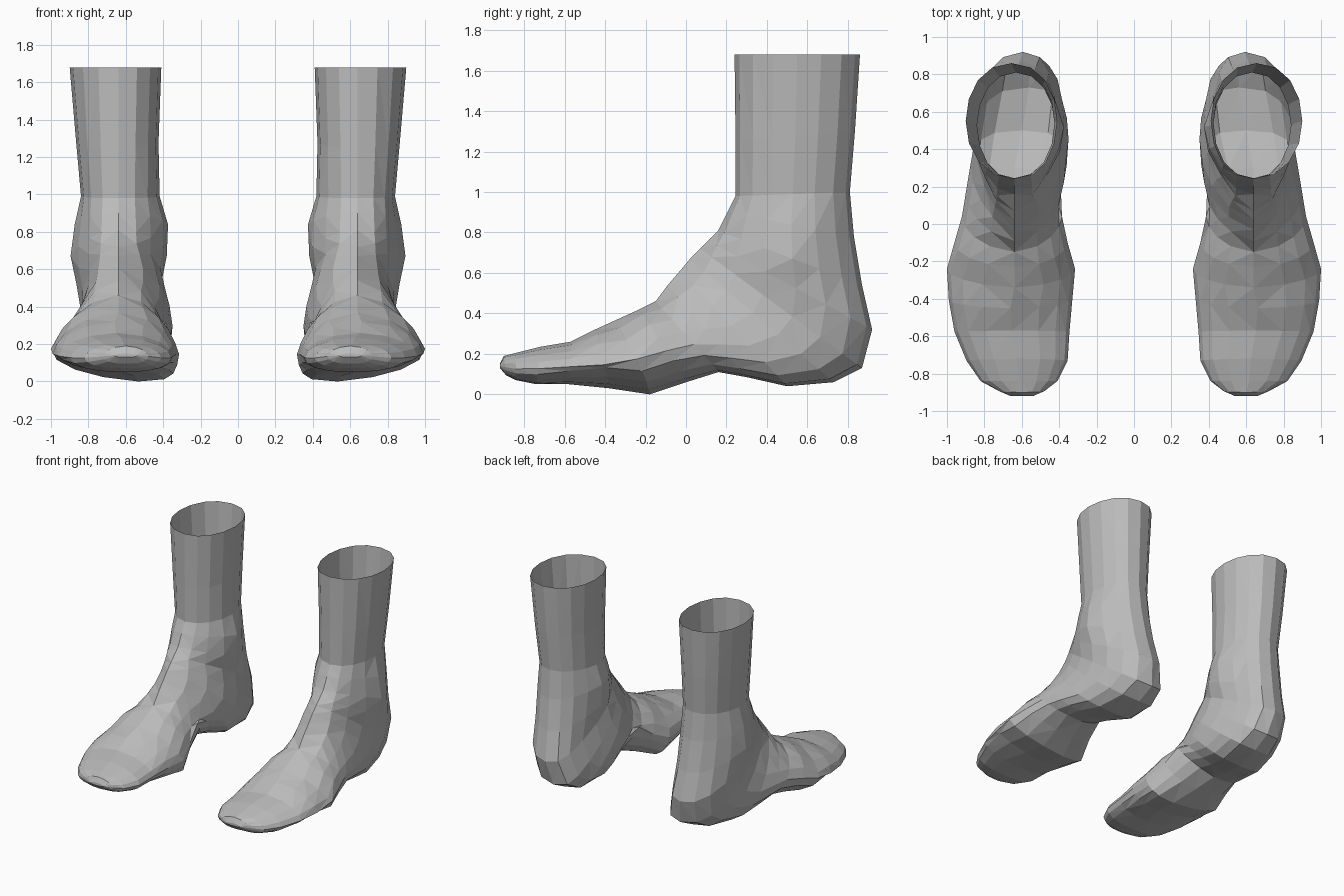
import bpy
import bmesh
import math
from mathutils import Vector

cube = bpy.data.objects.get("Cube")
if cube:
    bpy.data.objects.remove(cube, do_unlink=True)

SIDES = 16

# Upper profile (y, z): down the shin, over the instep, out to the toes
INSTEP = [(.24, 1.68), (.245, 1.25), (.245, .98), (.205, .9), (.16, .81),
          (.11, .76), (.07, .72), (.02, .67), (-.03, .61), (-.09, .54),
          (-.15, .46), (-.23, .42), (-.34, .37), (-.45, .32), (-.57, .26),
          (-.72, .235), (-.84, .205), (-.9, .19), (-.92, .15)]

# Lower profile (y, z): down the calf, round the heel, along the sole
SOLE = [(.86, 1.68), (.835, 1.3), (.81, 1), (.83, .78), (.87, .54),
        (.92, .32), (.87, .13), (.73, .06), (.5, .04), (.3, .085),
        (.16, .11), (0, .06), (-.18, 0), (-.38, .03), (-.58, .05),
        (-.74, .05), (-.84, .07), (-.89, .095), (-.92, .13)]

# Inner and outer side limits (x) of each ring
WIDTH = [(.41, .9), (.425, .865), (.43, .835), (.42, .84), (.415, .845),
         (.415, .85), (.375, .84), (.35, .85), (.36, .875), (.39, .9),
         (.385, .92), (.355, .96), (.315, 1), (.33, .99), (.345, .96),
         (.355, .895), (.41, .82), (.48, .72), (.54, .66)]

RIDGE = .64                                   # x of the shin and instep crest
INNER_ANKLE = Vector((0, .48, .78))
OUTER_ANKLE = Vector((0, .54, .72))


def near(i, centre, spread):
    return math.exp(-((i - centre) / spread) ** 2)


def ring_points(i, side):
    top, low = (Vector((0, *p[i])) for p in (INSTEP, SOLE))
    inner, outer = WIDTH[i]
    mid, half = (inner + outer) / 2, (outer - inner) / 2
    # the widest point drops towards the sole around the heel and instep
    drop = 1 - .38 * near(i, 8.5, 3) - (.22 if i > 11 else 0)
    # heel and ball of the foot sit inward
    inward = .05 * near(i, 6, 2) + .13 * near(i, 12.3, 1.5)
    for n in range(SIDES):
        a = math.tau * n / SIDES
        u = ((1 - math.cos(a)) / 2) ** drop
        s = math.sin(a)
        p = top.lerp(low, u)
        # ankle bones
        bone = INNER_ANKLE if s < 0 else OUTER_ANKLE
        bulge = .055 * near((p - bone).length, 0, .17)
        # fuller section under the heel
        power = .5 + .4 * drop - (.15 * near(i, 7.5, 2) if u > .7 else 0)
        p.x = mid + math.copysign(half * abs(s) ** power + bulge * abs(s), s)
        if u > .5:
            p.x -= inward * (2 * u - 1) * (1 - s * s)
        elif i < 13:
            p.x += (RIDGE - mid) * (1 - 2 * u) * (1 - s * s)
        # raised inner arch, and outer edge of the ball
        if u > .6:
            lift = .07 * near(i, 10, 1.3) if s < 0 else .04 * near(i, 12.5, 1.5)
            p.z += lift * abs(s)
        p.x *= side
        yield p


def build_foot(name, side, material):
    bm = bmesh.new()
    rings = [[bm.verts.new(p) for p in ring_points(i, side)]
             for i in range(len(INSTEP))]
    for a, b in zip(rings, rings[1:]):
        for n in range(SIDES):
            m = (n + 1) % SIDES
            bm.faces.new((a[n], b[n], b[m], a[m]))
    bm.faces.new(rings[-1])                           # toe tip
    bmesh.ops.recalc_face_normals(bm, faces=bm.faces)
    # make sure the open-topped shell faces outwards
    tip = min(bm.faces, key=lambda f: f.calc_center_median().y)
    if tip.normal.y > 0:
        bmesh.ops.reverse_faces(bm, faces=bm.faces)
    bmesh.ops.triangulate(bm, faces=bm.faces)
    mesh = bpy.data.meshes.new(name)
    bm.to_mesh(mesh)
    bm.free()
    mesh.materials.append(material)
    obj = bpy.data.objects.new(name, mesh)
    bpy.context.collection.objects.link(obj)


# Single plain grey
grey = bpy.data.materials.new("plain_grey")
grey.use_nodes = True
colour = (.5, .5, .5, 1)
grey.diffuse_color = colour
grey.node_tree.nodes["Principled BSDF"].inputs["Base Color"].default_value = colour

build_foot("left_boot", 1, grey)
build_foot("right_boot", -1, grey)
